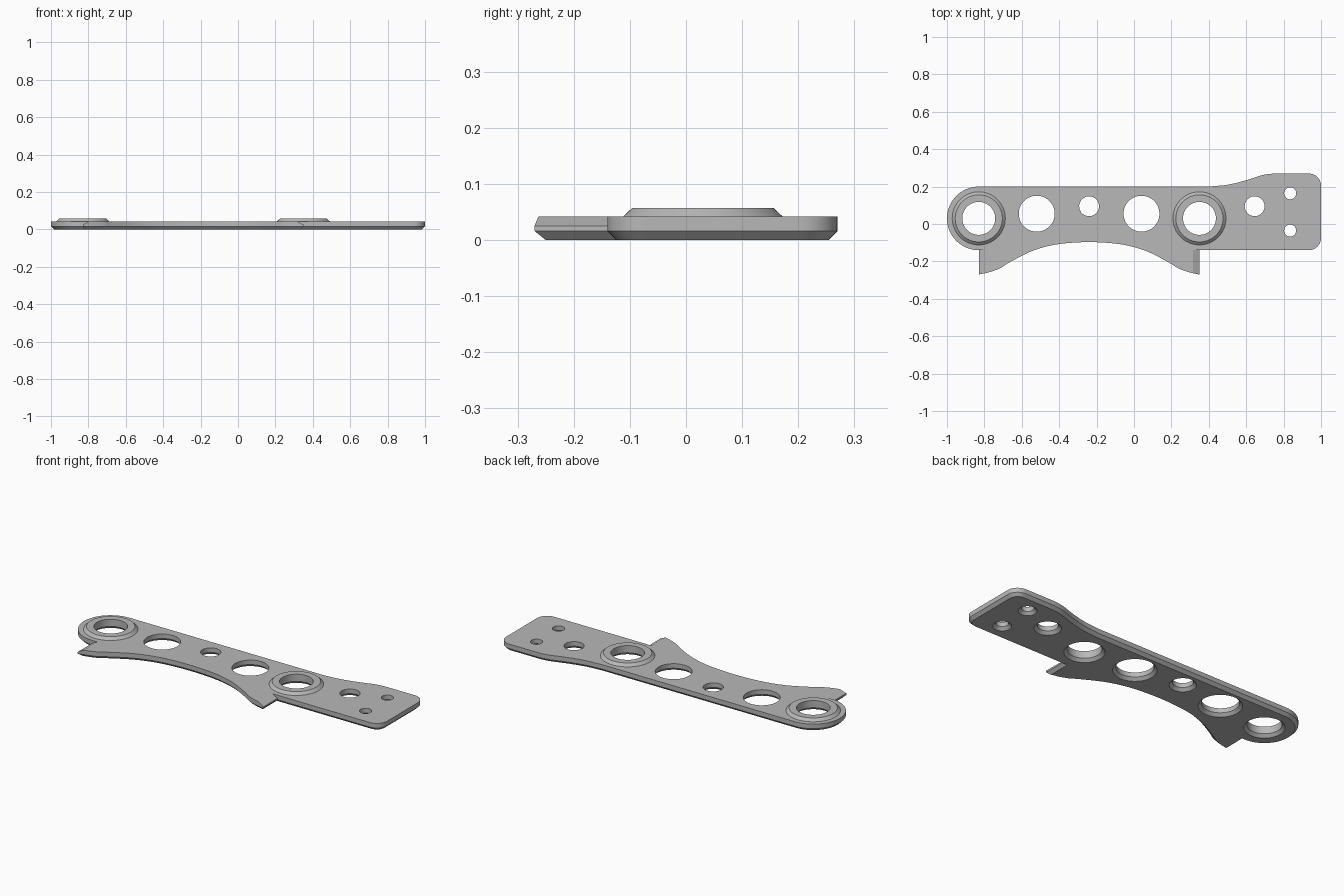
import bpy, bmesh
from math import radians, cos, sin, tau
from mathutils import Vector

cube = bpy.data.objects.get("Cube")
if cube:
    bpy.data.objects.remove(cube)

THICK, CHAMFER, RIDGE, BOSS_TOP = 0.042, 0.016, 0.025, 0.057
SEGS = 64
BORE = 0.088
BOSSES = [(-0.83, 0.03), (0.35, 0.03)]
HOLES = [(x, y, BORE) for x, y in BOSSES] + [
    (-0.52, 0.055, 0.096), (0.04, 0.055, 0.096),
    (-0.24, 0.095, 0.053), (0.645, 0.095, 0.053),
    (0.835, 0.164, 0.032), (0.835, -0.035, 0.032)]

grey = bpy.data.materials.new("plain grey")
grey.use_nodes = True
grey.diffuse_color = (0.48, 0.48, 0.48, 1)
grey.node_tree.nodes["Principled BSDF"].inputs["Base Color"].default_value = grey.diffuse_color


def arc(cx, cy, r, a, b, n):
    return [Vector((cx + r * cos(radians(a + (b - a) * i / n)),
                    cy + r * sin(radians(a + (b - a) * i / n)))) for i in range(n + 1)]


def circle(cx, cy, r):
    return [Vector((cx + r * cos(tau * i / SEGS), cy + r * sin(tau * i / SEGS)))
            for i in range(SEGS)]


def smooth_path(points, steps=5):
    """Catmull-Rom curve through the points."""
    p = [2 * points[0] - points[1]] + points + [2 * points[-1] - points[-2]]
    out = []
    for a, b, c, d in zip(p, p[1:], p[2:], p[3:]):
        for k in range(steps):
            t = k / steps
            out.append(0.5 * (2 * b + (c - a) * t + (2 * a - 5 * b + 4 * c - d) * t * t
                              + (3 * b - a - 3 * c + d) * t ** 3))
    return out + [points[-1]]


def inset(loop, dist):
    """Mitred inward offset of a counter-clockwise loop."""
    out = []
    for i, p in enumerate(loop):
        d1 = (p - loop[i - 1]).normalized()
        d2 = (loop[(i + 1) % len(loop)] - p).normalized()
        n1, n2 = Vector((-d1.y, d1.x)), Vector((-d2.y, d2.x))
        out.append(p + (n1 + n2) * dist / (1 + n1.dot(n2)))
    return out


def add_ring(bm, loop, z):
    return [bm.verts.new((p.x, p.y, z)) for p in loop]


def bridge(bm, rings):
    for low, high in zip(rings, rings[1:]):
        for i in range(len(low)):
            bm.faces.new((low[i - 1], low[i], high[i], high[i - 1]))


def fill(bm, rings):
    edges = [bm.edges.get((r[i - 1], r[i])) for r in rings for i in range(len(r))]
    bmesh.ops.triangle_fill(bm, edges=edges, use_beauty=True)


def finish(bm, name):
    bmesh.ops.recalc_face_normals(bm, faces=bm.faces)
    mesh = bpy.data.meshes.new(name)
    bm.to_mesh(mesh)
    bm.free()
    mesh.materials.append(grey)
    mesh.shade_smooth()
    mesh.set_sharp_from_angle(angle=radians(20))
    obj = bpy.data.objects.new(name, mesh)
    bpy.context.collection.objects.link(obj)


# Lower scalloped edge: half the curve, mirrored about its middle
MID = -0.24
half = [Vector(p) for p in ((-0.77, -0.257), (-0.717, -0.237), (-0.663, -0.204),
                            (-0.556, -0.149), (-0.45, -0.116), (-0.342, -0.101), (MID, -0.097))]
scallop = smooth_path(half + [Vector((2 * MID - p.x, p.y)) for p in reversed(half[:-1])])

# Plate outline, counter-clockwise from the top of the round end
outline = arc(-0.83, 0.03, 0.17, 90, 270, 32)
left_root = len(outline)
outline += [Vector((-0.829, -0.14)), Vector((-0.83, -0.27))]
outline += scallop
right_tip = len(outline)
outline += [Vector((0.35, -0.27)), Vector((0.349, -0.14)), Vector((0.351, -0.14))]
outline += arc(0.935, -0.075, 0.065, -90, 0, 10)
outline += arc(0.935, 0.205, 0.065, 0, 90, 10)
outline += smooth_path([Vector(p) for p in ((0.745, 0.27), (0.685, 0.261), (0.593, 0.232),
                                            (0.5, 0.21), (0.4, 0.2))])

# Wing ends slope back towards the middle on the upper side
top_outline = [p.copy() for p in outline]
for i, y in ((left_root, -0.14), (left_root + 1, -0.263)):
    top_outline[i] = Vector((-0.795, y))
for i, y in ((right_tip, -0.263), (right_tip + 1, -0.14)):
    top_outline[i] = Vector((0.315, y))

# Plate with chamfered underside and chamfered holes
bm = bmesh.new()
walls = [[add_ring(bm, inset(outline, CHAMFER), 0), add_ring(bm, outline, CHAMFER),
          add_ring(bm, outline, RIDGE), add_ring(bm, top_outline, THICK)]]
for x, y, r in HOLES:
    walls.append([add_ring(bm, circle(x, y, r + CHAMFER), 0),
                  add_ring(bm, circle(x, y, r), CHAMFER),
                  add_ring(bm, circle(x, y, r), THICK)])
for rings in walls:
    bridge(bm, rings)
fill(bm, [rings[0] for rings in walls])
fill(bm, [rings[-1] for rings in walls])
finish(bm, "plate")

# Raised tapered collars around the two main bores
for name, (x, y) in zip(("right_collar", "left_collar"), BOSSES):
    bm = bmesh.new()
    profile = ((0.142, THICK), (0.126, BOSS_TOP), (BORE, BOSS_TOP), (BORE, THICK))
    rings = [add_ring(bm, circle(x, y, r), z) for r, z in profile]
    bridge(bm, rings + rings[:1])
    finish(bm, name)
